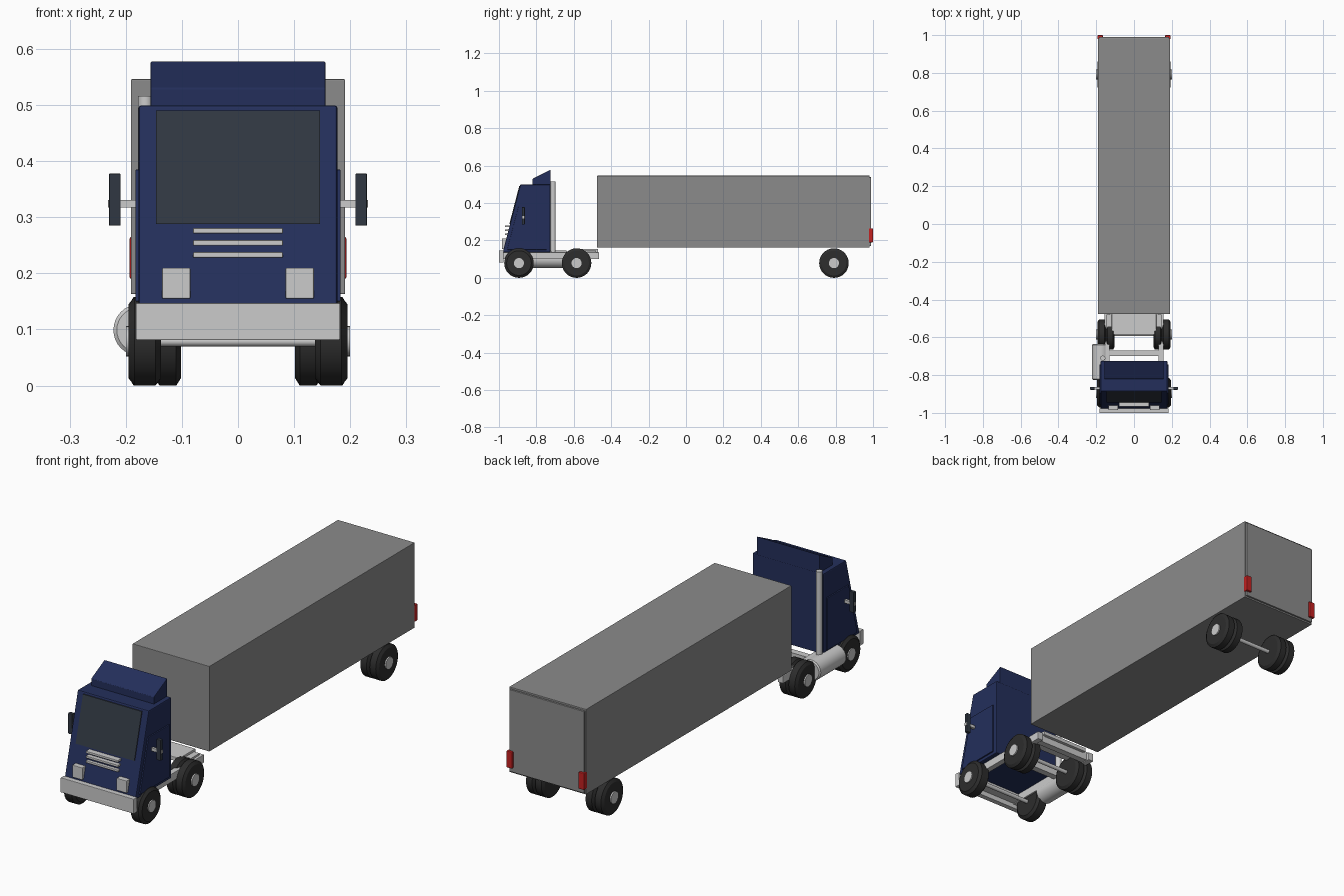
import bpy
import bmesh
from math import cos, sin, tau
from mathutils import Vector

if "Cube" in bpy.data.objects:
    bpy.data.objects.remove(bpy.data.objects["Cube"])


def material(name, *rgb):
    m = bpy.data.materials.new(name)
    m.use_nodes = True
    m.diffuse_color = (*rgb, 1)
    m.node_tree.nodes["Principled BSDF"].inputs["Base Color"].default_value = (*rgb, 1)
    return m


BLUE = material("cab_blue", 0.017, 0.028, 0.105)
GLASS = material("dark_glass", 0.03, 0.039, 0.054)
METAL = material("light_metal", 0.6, 0.6, 0.6)
GREY = material("trailer_grey", 0.26, 0.26, 0.26)
RUBBER = material("tyre_black", 0.026, 0.026, 0.026)
RED = material("lamp_red", 0.55, 0.015, 0.015)


def finish(name, bm, mat, bevel=0, smooth=False):
    bmesh.ops.recalc_face_normals(bm, faces=bm.faces)
    mesh = bpy.data.meshes.new(name)
    bm.to_mesh(mesh)
    bm.free()
    mesh.materials.append(mat)
    ob = bpy.data.objects.new(name, mesh)
    bpy.context.collection.objects.link(ob)
    if bevel:
        mod = ob.modifiers.new("Bevel", "BEVEL")
        mod.width = bevel
        mod.segments = 2
    if smooth:
        bpy.ops.object.select_all(action="DESELECT")
        ob.select_set(True)
        bpy.context.view_layer.objects.active = ob
        bpy.ops.object.shade_smooth_by_angle()
    return ob


def prism(name, mat, x0, x1, outline, bevel=0):
    """Side outline of (y, z) points extruded from x0 to x1."""
    bm = bmesh.new()
    face = bm.faces.new([bm.verts.new((x0, y, z)) for y, z in outline])
    out = bmesh.ops.extrude_face_region(bm, geom=[face])["geom"]
    bmesh.ops.translate(bm, vec=(x1 - x0, 0, 0),
                        verts=[v for v in out if isinstance(v, bmesh.types.BMVert)])
    return finish(name, bm, mat, bevel)


def box(name, mat, x0, x1, y0, y1, z0, z1, bevel=0):
    return prism(name, mat, x0, x1, [(y0, z0), (y1, z0), (y1, z1), (y0, z1)], bevel)


def lathe(name, mat, centre, axis, profile, sides=32):
    """Closed round part: profile holds (distance along axis, radius)."""
    bm = bmesh.new()
    turn = Vector((0, 0, 1)).rotation_difference(Vector(axis))
    rings = []
    for d, r in profile:
        rings.append([bm.verts.new(Vector(centre) + turn @ Vector(
            (r * cos(tau * i / sides), r * sin(tau * i / sides), d))) for i in range(sides)])
    for a, b in zip(rings, rings[1:]):
        for i in range(sides):
            j = (i + 1) % sides
            bm.faces.new((a[i], a[j], b[j], b[i]))
    bm.faces.new(rings[0])
    bm.faces.new(rings[-1])
    return finish(name, bm, mat, smooth=True)


def rod(name, mat, centre, axis, length, r, sides=24):
    return lathe(name, mat, centre, axis, [(-length / 2, r), (length / 2, r)], sides)


X, Y, Z = (1, 0, 0), (0, 1, 0), (0, 0, 1)
SIDES = (("right", -1), ("left", 1))
AXLE_Z = 0.079


def slope(z, out=0):
    """Depth of the raked cab front at height z."""
    return -0.98 + (z - 0.136) * 0.26 - out


# Cab body with raked front, and roof deflector
prism("cab_body", BLUE, -0.177, 0.177,
      [(slope(0.136), 0.136), (-0.725, 0.136), (-0.725, 0.499), (slope(0.499), 0.499)], 0.004)
prism("roof_deflector", BLUE, -0.156, 0.156,
      [(-0.82, 0.495), (-0.725, 0.495), (-0.725, 0.578), (-0.82, 0.53)], 0.002)

# Windscreen plate lying on the raked front
prism("windscreen", GLASS, -0.146, 0.146,
      [(slope(0.288, -0.003), 0.288), (slope(0.49, -0.003), 0.49),
       (slope(0.49, 0.004), 0.49), (slope(0.288, 0.004), 0.288)])

# Grille bars and bumper
for i in range(3):
    z = 0.233 + i * 0.0215
    box(f"grille_bar_{i + 1}", METAL, -0.08, 0.08, -0.967, slope(z, -0.01),
        z - 0.005, z + 0.005, 0.002)
box("front_bumper", METAL, -0.182, 0.182, -1, -0.976, 0.081, 0.147, 0.002)

for side, s in SIDES:
    # Doors, headlights and mirrors
    prism(f"{side}_door", BLUE, s * 0.17, s * 0.183,
          [(slope(0.15, -0.02), 0.15), (-0.745, 0.15), (-0.745, 0.385),
           (slope(0.385, -0.02), 0.385)], 0.002)
    box(f"{side}_headlight", METAL, s * 0.085, s * 0.135, -0.984, -0.945, 0.155, 0.21, 0.002)
    box(f"{side}_mirror", GLASS, s * 0.209, s * 0.23, -0.878, -0.862, 0.285, 0.378, 0.002)
    box(f"{side}_mirror_arm", METAL, s * 0.17, s * 0.232, -0.876, -0.864, 0.317, 0.331)
    # Chassis rails and tail lamps
    box(f"{side}_chassis_rail", METAL, s * 0.13, s * 0.157, -0.98, -0.465, 0.1, 0.137, 0.002)
    box(f"{side}_tail_lamp", RED, s * 0.165, s * 0.193, 0.978, 1, 0.19, 0.265, 0.003)

# Chassis cross members and coupling plate
for label, y0, y1 in (("front", -0.976, -0.94), ("middle", -0.7, -0.67), ("rear", -0.51, -0.48)):
    box(f"{label}_cross_member", METAL, -0.135, 0.135, y0, y1, 0.104, 0.134)
box("coupling_plate", METAL, -0.118, 0.118, -0.585, -0.47, 0.137, 0.155, 0.002)
for side, s in SIDES:
    box(f"{side}_coupling_support", METAL, s * 0.11, s * 0.145, -0.57, -0.48, 0.13, 0.145)

# Fuel tank and exhaust stack
lathe("fuel_tank", METAL, (-0.176, -0.73, 0.099), Y,
      [(-0.095, 0.04), (-0.09, 0.046), (0.09, 0.046), (0.095, 0.04)])
rod("exhaust_stack", METAL, (-0.165, -0.71, 0.326), Z, 0.38, 0.0135)


# Wheels, hubs and axles
def tyre(name, x, y, width):
    h = width / 2
    lathe(name, RUBBER, (x, y, AXLE_Z), X,
          [(-h, 0.066), (-h * 0.65, AXLE_Z), (h * 0.65, AXLE_Z), (h, 0.066)])


for axle, y, dual in (("front", -0.893, False), ("drive", -0.585, True), ("trailer", 0.791, True)):
    rod(f"{axle}_axle", METAL, (0, y, AXLE_Z), X, 0.38, 0.009, 16)
    for side, s in SIDES:
        if dual:
            tyre(f"{axle}_{side}_outer_tyre", s * 0.171, y, 0.046)
            tyre(f"{axle}_{side}_inner_tyre", s * 0.125, y, 0.046)
        else:
            tyre(f"{axle}_{side}_tyre", s * 0.166, y, 0.058)
        rod(f"{axle}_{side}_hub", METAL, (s * 0.185, y, AXLE_Z), X, 0.03, 0.027)

# Trailer box and rear door panel
box("trailer_box", GREY, -0.191, 0.191, -0.476, 0.982, 0.163, 0.546, 0.002)
box("trailer_rear_door", GREY, -0.186, 0.186, 0.978, 0.99, 0.17, 0.538, 0.002)
